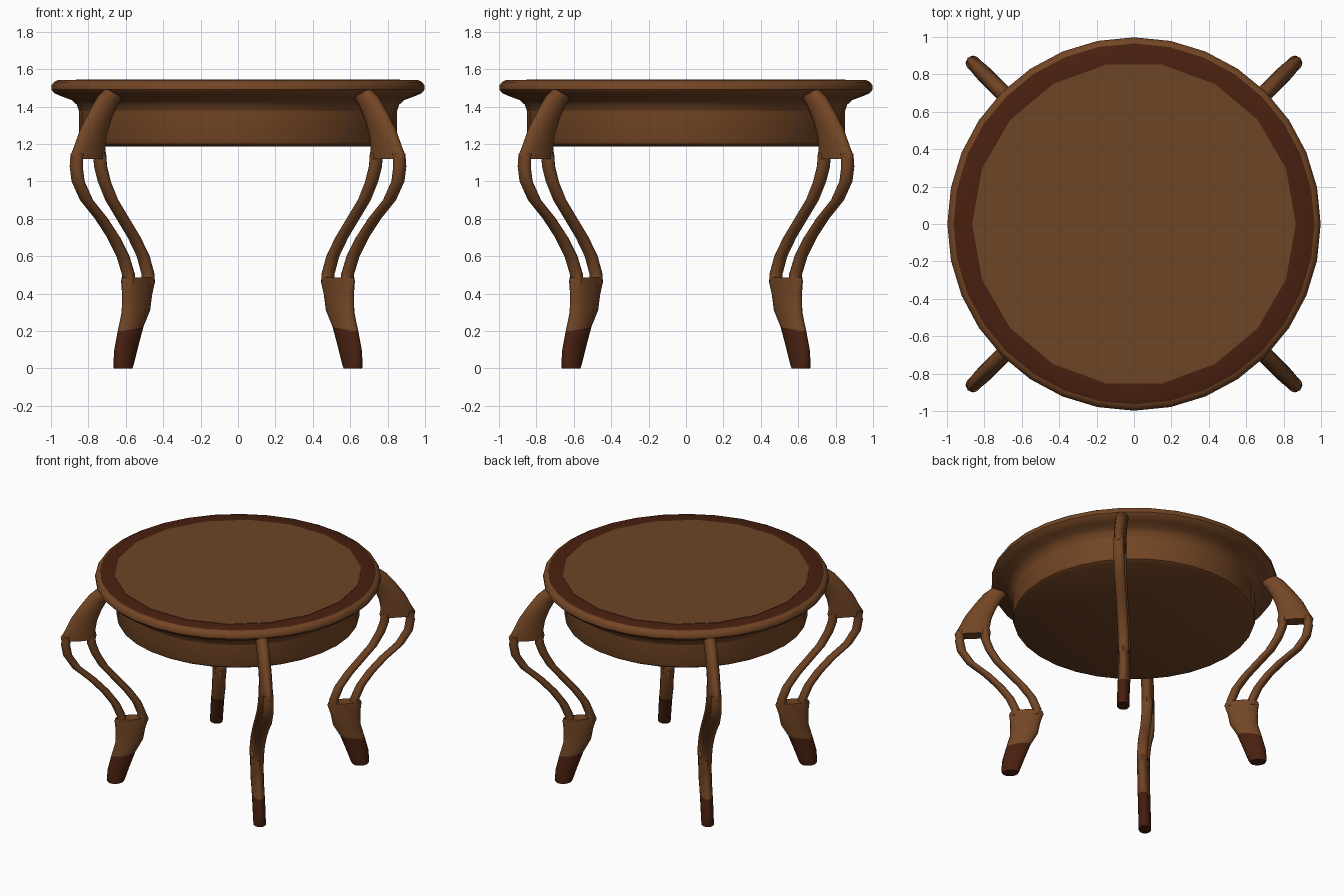
import bpy, bmesh, math
from mathutils import Vector

if "Cube" in bpy.data.objects:
    bpy.data.objects.remove(bpy.data.objects["Cube"])

def material(name, rgb):
    m = bpy.data.materials.new(name)
    m.diffuse_color = (*rgb, 1)
    m.use_nodes = True
    m.node_tree.nodes["Principled BSDF"].inputs["Base Color"].default_value = m.diffuse_color
    return m

WOOD = material("warm wood", (0.17, 0.06, 0.018))
INLAY = material("inlay wood", (0.15, 0.058, 0.018))
DARK = material("dark stain", (0.066, 0.0145, 0.005))

def finish(name, bm, mats, angle=40):
    bmesh.ops.recalc_face_normals(bm, faces=bm.faces[:])
    me = bpy.data.meshes.new(name)
    bm.to_mesh(me)
    bm.free()
    ob = bpy.data.objects.new(name, me)
    bpy.context.collection.objects.link(ob)
    for m in mats:
        me.materials.append(m)
    bpy.ops.object.select_all(action='DESELECT')
    ob.select_set(True)
    bpy.context.view_layer.objects.active = ob
    bpy.ops.object.shade_smooth_by_angle(angle=math.radians(angle))
    return ob

def loft(bm, rings, caps=True):
    """Join equal-length rings of points into a tube."""
    vr = [[bm.verts.new(p) for p in r] for r in rings]
    n = len(vr[0])
    for a, b in zip(vr, vr[1:]):
        for i in range(n):
            bm.faces.new((a[i], a[(i + 1) % n], b[(i + 1) % n], b[i]))
    if caps:
        bm.faces.new(vr[0])
        bm.faces.new(vr[-1])

def circle(r, z, n=32):
    return [(r * math.cos(2 * math.pi * i / n), r * math.sin(2 * math.pi * i / n), z) for i in range(n)]

# Round top with rolled rim; dark border ring on its upper face
bm = bmesh.new()
loft(bm, [circle(r, z) for r, z in [
    (0.85, 1.541), (0.965, 1.541), (0.985, 1.53), (0.998, 1.512), (0.998, 1.49),
    (0.98, 1.47), (0.94, 1.453), (0.89, 1.435), (0.862, 1.41), (0.85, 1.375)]])
for f in bm.faces:
    c = f.calc_center_median()
    if c.z > 1.5405:
        f.material_index = 1
finish("table_top", bm, [WOOD, DARK])

# Coarser-sided centre panel, a thin plate on the top
bm = bmesh.new()
loft(bm, [circle(0.865, z, 18) for z in (1.536, 1.544)])
finish("top_inlay", bm, [INLAY])

# Apron drum under the top
bm = bmesh.new()
loft(bm, [circle(r, z) for r, z in [(0.85, 1.40), (0.85, 1.22), (0.843, 1.2), (0.82, 1.187)]])
finish("apron", bm, [WOOD])

# Legs: stations are front-view silhouettes (outer x, z, inner x, z)
UPPER = [(0.70, 1.51, 0.61, 1.455), (0.755, 1.45, 0.645, 1.405), (0.80, 1.37, 0.675, 1.335),
         (0.845, 1.28, 0.70, 1.25), (0.875, 1.19, 0.71, 1.18), (0.895, 1.14, 0.705, 1.14),
         (0.893, 1.12, 0.707, 1.12)]
BARS = [(0.895, 1.15, 0.705), (0.90, 1.08, 0.70), (0.89, 1.0, 0.68), (0.845, 0.9, 0.64),
        (0.765, 0.8, 0.58), (0.70, 0.7, 0.52), (0.65, 0.6, 0.472), (0.62, 0.5, 0.445), (0.62, 0.45, 0.45)]
LOWER = [(0.622, 0.485, 0.447, 0.485), (0.625, 0.465, 0.443, 0.465), (0.62, 0.4, 0.458, 0.4),
         (0.622, 0.3, 0.47, 0.31), (0.643, 0.2, 0.505, 0.225), (0.662, 0.1, 0.535, 0.11),
         (0.668, 0.015, 0.558, 0.015), (0.664, 0.0, 0.564, 0.0)]
R2 = math.sqrt(2)

def station(xo, zo, xi, zi, ang, b=0.044, n=16):
    """Elliptical section lying on a diagonal, fitted to the silhouette."""
    h = (xo - xi) / 2
    a = math.sqrt(max(2 * h * h - b * b, 0.0004))
    u, v = Vector((math.cos(ang), math.sin(ang), 0)), Vector((-math.sin(ang), math.cos(ang), 0))
    pts = []
    for i in range(n):
        t = 2 * math.pi * i / n
        p = u * ((xo + xi) / R2 + a * math.cos(t)) + v * b * math.sin(t)
        p.z = (zo + zi) / 2 + (zo - zi) / 2 * math.cos(t)
        pts.append(p)
    return pts

W = 0.07   # apparent bar width
for k, name in enumerate(["back_right", "back_left", "front_left", "front_right"]):
    ang = math.pi / 4 + k * math.pi / 2
    bm = bmesh.new()
    loft(bm, [station(*s, ang) for s in UPPER])
    loft(bm, [station(xo, z, xo - W, z, ang, 0.038) for xo, z, xi in BARS])
    loft(bm, [station(xi + W, z, xi, z, ang, 0.038) for xo, z, xi in BARS])
    loft(bm, [station(*s, ang) for s in LOWER])
    for f in bm.faces:   # dark feet
        f.material_index = int(f.calc_center_median().z < 0.2)
    finish(name + "_leg", bm, [WOOD, DARK], 50)
